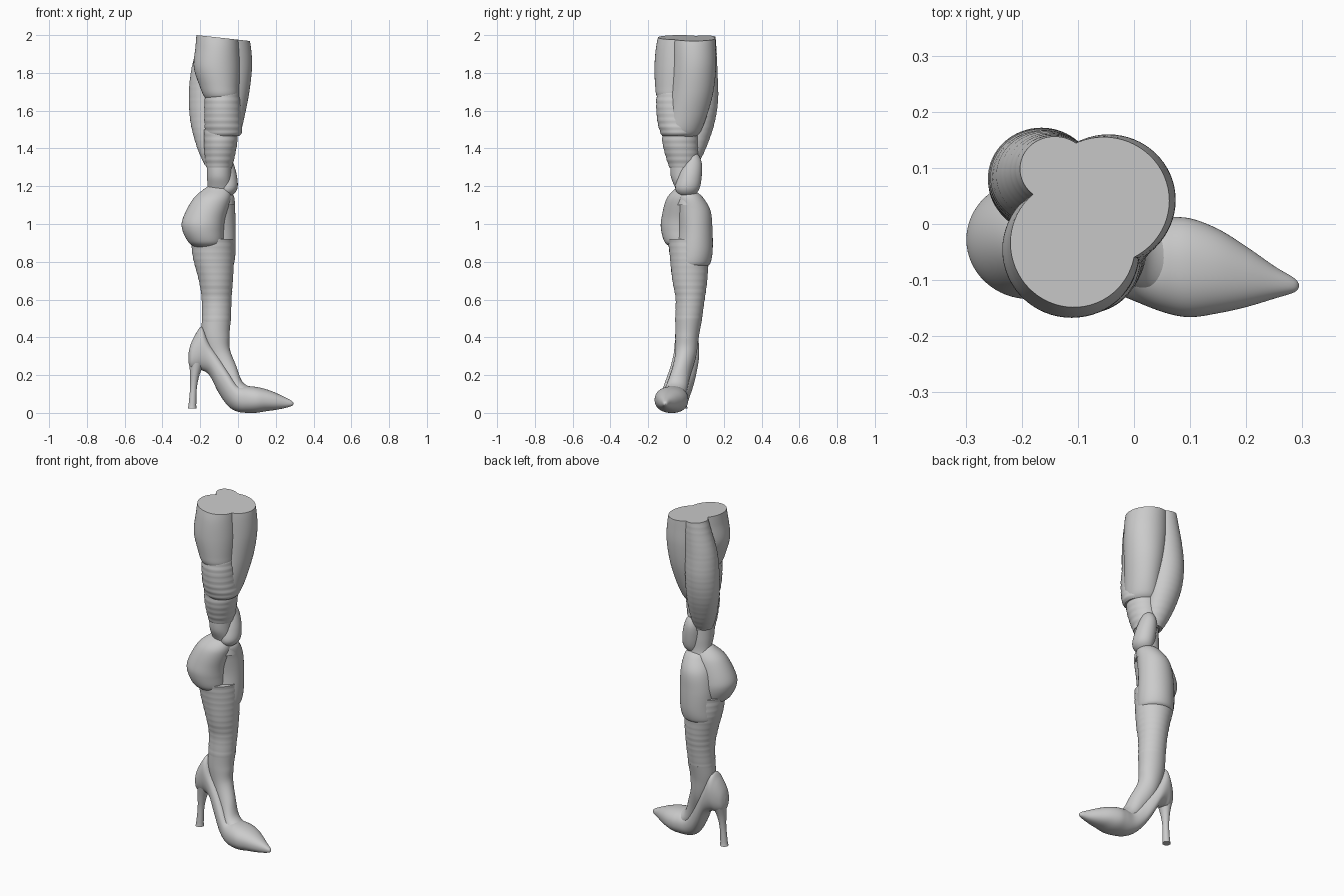
import bpy, bmesh
from math import sin, cos, pi, radians
from mathutils import Vector


def catmull(a, b, c, d, t):
    return 0.5 * (2*b + (c-a)*t + (2*a-5*b+4*c-d)*t*t + (3*b-a-3*c+d)*t**3)


def loft(name, keys, tilts=None, ripple=0.0, power=2.0, steps=10, sides=64, cut=False):
    """Smooth loft through rings (x, y, z, rx, ry); tilt turns rings from level to upright."""
    tilts = tilts or [0] * len(keys)
    k = [tuple(r) + (t,) for r, t in zip(keys, tilts)]
    rows = []
    for i in range(len(k) - 1):
        p = (k[max(i-1, 0)], k[i], k[i+1], k[min(i+2, len(k)-1)])
        for s in range(steps):
            rows.append([catmull(*v, s / steps) for v in zip(*p)])
    rows.append(list(k[-1]))

    bm = bmesh.new()
    rings = []
    for x, y, z, rx, ry, t in rows:
        rip = ripple * sin(z * 2 * pi / 0.035)
        rx, ry, t = max(rx, 0.002) + rip, max(ry, 0.002) + rip, radians(t)
        ring = []
        for j in range(sides):
            a = 2 * pi * j / sides
            c, s = cos(a), sin(a)
            f = (abs(c)**power + abs(s)**power) ** (-1 / power)
            u, v = rx * c * f, ry * s * f
            ring.append(bm.verts.new((x + u*cos(t), y + v, z + u*sin(t))))
        rings.append(ring)
    for r0, r1 in zip(rings, rings[1:]):
        for j in range(sides):
            n = (j + 1) % sides
            bm.faces.new((r0[j], r0[n], r1[n], r1[j]))
    bm.faces.new(rings[0])
    bm.faces.new(rings[-1])
    if cut:  # slanted flat top shared by the thigh lobes
        geom = bm.verts[:] + bm.edges[:] + bm.faces[:]
        res = bmesh.ops.bisect_plane(bm, geom=geom, plane_co=Vector((-0.22, 0, 2.0)),
                                     plane_no=Vector((0.11, 0, 1)), clear_outer=True)
        edges = [e for e in res["geom_cut"] if isinstance(e, bmesh.types.BMEdge)]
        bmesh.ops.contextual_create(bm, geom=edges)
    bmesh.ops.recalc_face_normals(bm, faces=bm.faces[:])
    me = bpy.data.meshes.new(name)
    bm.to_mesh(me)
    bm.free()
    ob = bpy.data.objects.new(name, me)
    bpy.context.collection.objects.link(ob)
    bpy.ops.object.select_all(action='DESELECT')
    ob.select_set(True)
    bpy.context.view_layer.objects.active = ob
    bpy.ops.object.shade_smooth_by_angle(angle=radians(35))
    return ob


# Thigh: three vertical muscle lobes
loft("thigh_front_muscle", [
    (-.11, -.03, 2.03, .108, .108), (-.11, -.04, 1.94, .115, .118), (-.112, -.047, 1.83, .122, .12),
    (-.098, -.055, 1.73, .105, .108), (-.09, -.062, 1.68, .092, .094), (-.09, -.06, 1.65, .07, .07)],
    cut=True)
loft("thigh_outer_muscle", [
    (-.062, .04, 2.03, .11, .112), (-.05, .042, 1.94, .118, .115), (-.045, .042, 1.83, .119, .117),
    (-.047, .03, 1.7, .107, .115), (-.055, .005, 1.58, .092, .108), (-.07, -.022, 1.49, .085, .1),
    (-.072, -.03, 1.46, .065, .08)], cut=True)
loft("thigh_rear_muscle", [
    (-.14, .1, 2.03, .055, .053), (-.145, .095, 1.94, .072, .065), (-.16, .085, 1.8, .09, .082),
    (-.165, .08, 1.66, .095, .09), (-.158, .065, 1.53, .092, .085), (-.14, .035, 1.4, .075, .07),
    (-.125, .01, 1.31, .05, .05)], ripple=.0007, cut=True)

# Lower thigh bands
loft("thigh_band_upper", [
    (-.085, -.06, 1.72, .085, .085), (-.083, -.06, 1.65, .094, .098), (-.08, -.052, 1.55, .098, .1),
    (-.076, -.042, 1.49, .097, .096), (-.078, -.04, 1.465, .085, .085)], ripple=.0012)
loft("thigh_band_lower", [
    (-.09, -.03, 1.5, .09, .095), (-.092, -.03, 1.43, .088, .095), (-.097, -.02, 1.35, .078, .085),
    (-.1, -.015, 1.3, .067, .073)], ripple=.001)

# Knee core and rear knee pad
loft("knee_core", [
    (-.1, -.015, 1.33, .066, .068), (-.1, -.012, 1.25, .064, .068), (-.095, .005, 1.17, .066, .056),
    (-.1, .01, 1.1, .08, .07)])
loft("knee_pad", [
    (-.075, .035, 1.38, .004, .004), (-.073, .034, 1.365, .03, .032), (-.07, .032, 1.32, .047, .052),
    (-.062, .02, 1.25, .057, .063), (-.058, .008, 1.19, .055, .064), (-.065, .004, 1.155, .038, .042),
    (-.07, .004, 1.145, .004, .004)])

# Calf lobes
loft("calf_front_muscle", [
    (-.095, -.005, 1.205, .05, .035), (-.11, -.01, 1.185, .07, .05), (-.14, -.02, 1.13, .1, .085),
    (-.18, -.027, 1.03, .112, .103), (-.185, -.027, .97, .11, .105), (-.17, -.023, .905, .093, .09),
    (-.16, -.015, .875, .065, .062)])
loft("calf_rear_muscle", [
    (-.09, .01, 1.17, .05, .045), (-.09, .02, 1.14, .07, .07), (-.105, .042, 1.07, .09, .088),
    (-.113, .05, .97, .1, .09), (-.115, .045, .86, .102, .096), (-.12, .035, .795, .1, .095),
    (-.12, .03, .775, .085, .08)])

# Shin running down into the foot
loft("shin", [
    (-.137, .01, .92, .112, .105), (-.13, .017, .82, .108, .102), (-.117, .02, .7, .09, .092),
    (-.113, .022, .6, .079, .077), (-.115, .012, .48, .076, .07)], ripple=.0009)
loft("foot", [
    (-.114, .015, .5, .077, .071), (-.117, .006, .41, .073, .063), (-.095, -.002, .305, .064, .056),
    (-.047, -.03, .2, .06, .052), (0, -.055, .12, .05, .06), (.08, -.077, .08, .045, .07)],
    tilts=[0, 5, 38, 50, 60, 85])

# Shoe upper (upright rings from heel cup to pointed toe)
shoe = [
    (-.262, -.01, .29, .025, .014), (-.25, -.008, .3, .065, .04), (-.22, 0, .325, .1, .057),
    (-.19, .004, .34, .115, .065), (-.15, 0, .287, .09, .067), (-.1, -.02, .2, .098, .068),
    (-.05, -.045, .126, .092, .07), (0, -.063, .078, .072, .074), (.055, -.073, .071, .071, .085),
    (.1, -.078, .069, .068, .088), (.15, -.084, .067, .058, .075), (.2, -.094, .061, .045, .054),
    (.25, -.104, .054, .028, .029), (.285, -.109, .05, .013, .013), (.294, -.11, .049, .003, .003)]
loft("shoe_upper", shoe, tilts=[90] * len(shoe), power=2.2, steps=6)

# Stiletto heel
loft("shoe_heel", [
    (-.243, -.015, .022, .023, .023), (-.241, -.015, .05, .02, .02), (-.236, -.013, .13, .018, .019),
    (-.229, -.01, .2, .025, .028), (-.218, -.003, .265, .04, .045)])
